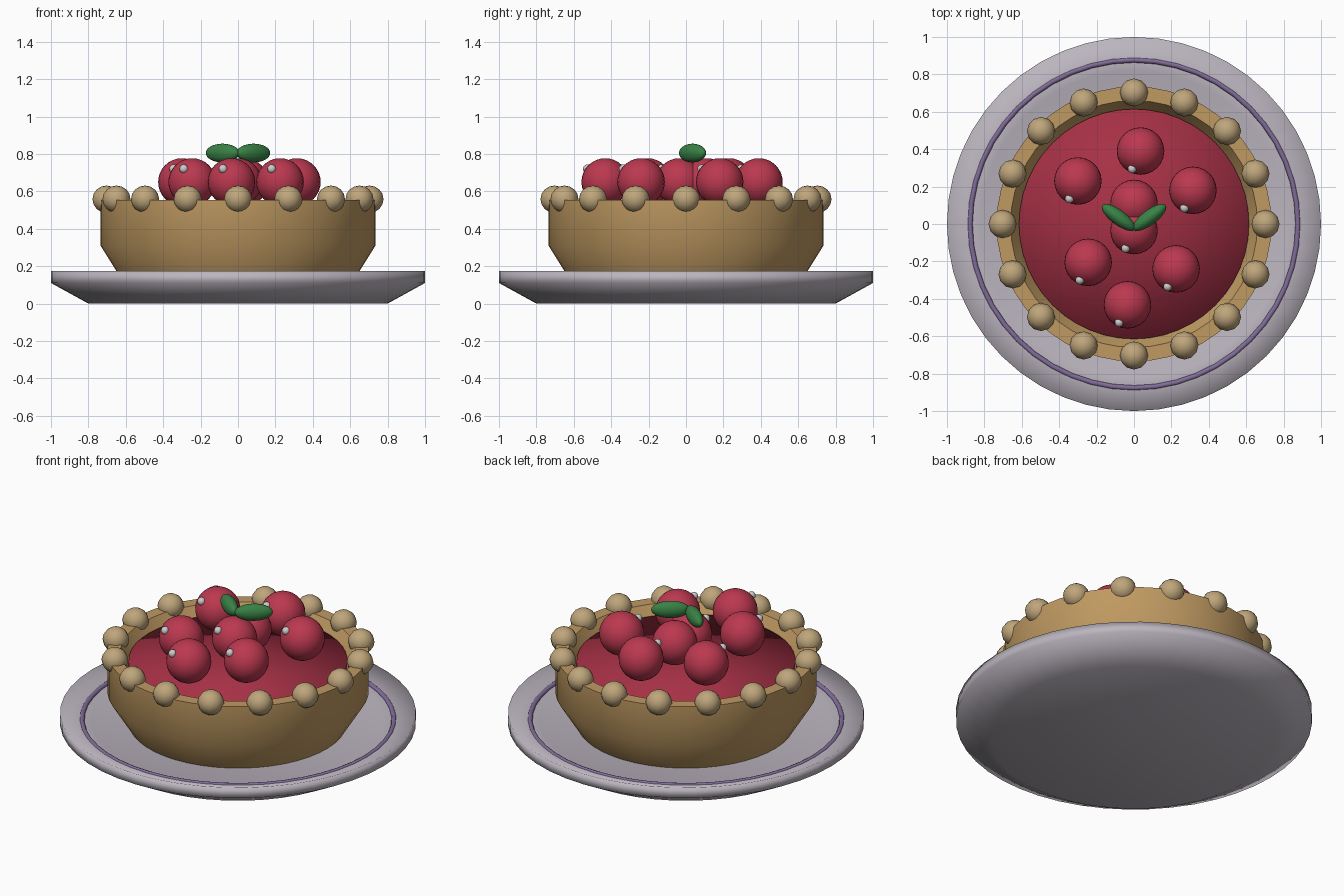
import bpy, math

if "Cube" in bpy.data.objects:
    bpy.data.objects.remove(bpy.data.objects["Cube"])


def material(name, rgb):
    m = bpy.data.materials.new(name)
    m.diffuse_color = (*rgb, 1)
    m.use_nodes = True
    m.node_tree.nodes["Principled BSDF"].inputs["Base Color"].default_value = m.diffuse_color
    return m


PLATE = material("glazed_lilac_grey", (0.50, 0.46, 0.52))
RING = material("purple_band", (0.22, 0.15, 0.32))
CRUST = material("baked_crust", (0.52, 0.32, 0.12))
BEAD = material("pale_crust", (0.52, 0.38, 0.20))
FILL = material("filling_red", (0.38, 0.03, 0.06))
CHERRY = material("cherry_red", (0.50, 0.04, 0.08))
LEAF = material("leaf_green", (0.04, 0.22, 0.06))
WHITE = material("highlight_white", (0.85, 0.85, 0.85))


def finish(obj, name, mat, angle=None):
    obj.name = name
    obj.data.materials.append(mat)
    bpy.ops.object.select_all(action='DESELECT')
    obj.select_set(True)
    bpy.context.view_layer.objects.active = obj
    if angle is None:
        bpy.ops.object.shade_smooth()
    else:
        bpy.ops.object.shade_smooth_by_angle(angle=math.radians(angle))


def lathe(name, profile, mat, segs=48, angle=None):
    """Revolve (radius, z) points around z; radius 0 makes a pole."""
    verts, rings = [], []
    for r, z in profile:
        n = 1 if r == 0 else segs
        rings.append([len(verts) + i for i in range(n)])
        for i in range(n):
            a = 2 * math.pi * i / segs
            verts.append((r * math.cos(a), r * math.sin(a), z))
    faces = []
    for lo, hi in zip(rings, rings[1:]):
        for i in range(segs):
            j = (i + 1) % segs
            quad = [lo[i % len(lo)], lo[j % len(lo)], hi[j % len(hi)], hi[i % len(hi)]]
            faces.append(list(dict.fromkeys(quad)))
    me = bpy.data.meshes.new(name)
    me.from_pydata(verts, [], faces)
    obj = bpy.data.objects.new(name, me)
    bpy.context.collection.objects.link(obj)
    finish(obj, name, mat, angle)


def ball(name, loc, scale, mat, segs=24, rings=16, turn=0):
    bpy.ops.mesh.primitive_uv_sphere_add(segments=segs, ring_count=rings, radius=1,
                                         location=loc, rotation=(0, 0, turn))
    obj = bpy.context.object
    obj.scale = scale
    finish(obj, name, mat)


# Plate with raised rim
lathe("plate", [(0, 0), (0.8, 0), (1.0, 0.11), (1.0, 0.175), (0.82, 0.115), (0, 0.115)], PLATE)

# Painted band on the plate
bpy.ops.mesh.primitive_torus_add(major_radius=0.877, minor_radius=0.014, major_segments=48,
                                 minor_segments=8, location=(0, 0, 0.132))
finish(bpy.context.object, "plate_band", RING)

# Crust shell and filling
lathe("crust", [(0, 0.11), (0.61, 0.11), (0.735, 0.31), (0.735, 0.553), (0.66, 0.553),
                (0.61, 0.47), (0, 0.47)], CRUST, angle=50)
lathe("filling", [(0, 0.44), (0.615, 0.44), (0.615, 0.50), (0, 0.505)], FILL)

# Crimped beads around the crust edge
for i in range(16):
    a = 2 * math.pi * i / 16
    ball(f"crust_bead_{i + 1}", (0.703 * math.cos(a), 0.703 * math.sin(a), 0.558),
         (0.075, 0.075, 0.073), BEAD, 12, 8)

# Cherries, each with a small highlight
cherries = [(0, -0.035), (0, 0.11), (0.035, 0.39), (-0.3, 0.23), (0.315, 0.18),
            (-0.245, -0.205), (0.225, -0.24), (-0.035, -0.432)]
for i, (x, y) in enumerate(cherries):
    ball(f"cherry_{i + 1}", (x, y, 0.65), (0.127,) * 3, CHERRY)
    ball(f"cherry_highlight_{i + 1}", (x - 0.045, y - 0.095, 0.72), (0.024,) * 3, WHITE, 10, 8)

# Pair of leaves
for side, name in ((-1, "leaf_left"), (1, "leaf_right")):
    ball(name, (side * 0.083, 0.035, 0.805), (0.108, 0.04, 0.05), LEAF,
         turn=side * math.radians(37))
